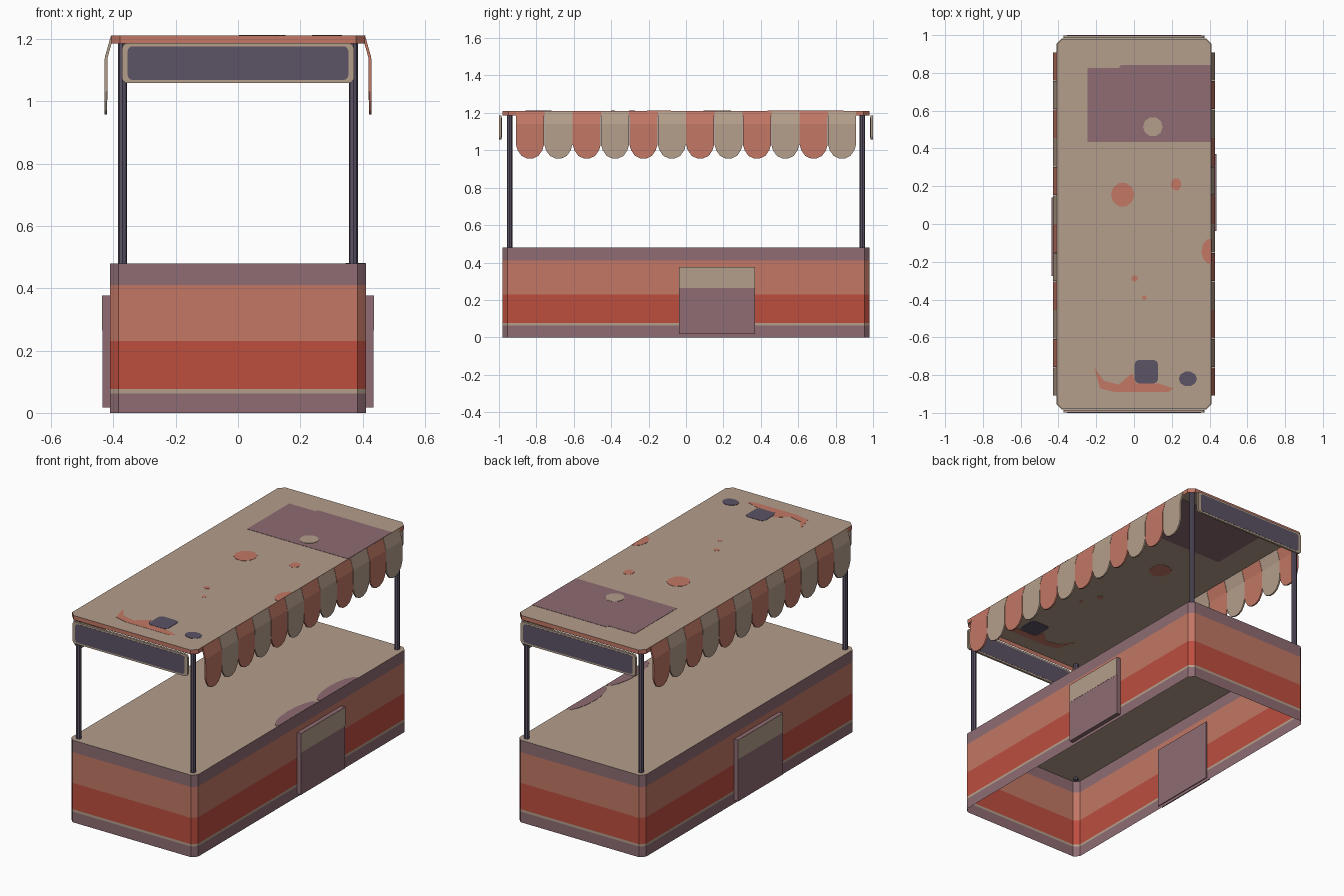
import bpy, bmesh, math
from mathutils import Vector

if "Cube" in bpy.data.objects:
    bpy.data.objects.remove(bpy.data.objects["Cube"])


def material(name, rgb):
    lin = [((c / 255 + 0.055) / 1.055) ** 2.4 for c in rgb]
    m = bpy.data.materials.new(name)
    m.diffuse_color = (*lin, 1)
    m.use_nodes = True
    m.node_tree.nodes["Principled BSDF"].inputs["Base Color"].default_value = m.diffuse_color
    return m


TAN = material("tan", (180, 158, 139))
ORANGE = material("soft_orange", (194, 119, 101))
RED = material("brick_red", (189, 78, 63))
PURPLE = material("dusty_purple", (142, 108, 115))
NAVY = material("dark_navy", (91, 83, 102))


def finish(name, bm, mats, recalc=True):
    if recalc:
        bmesh.ops.recalc_face_normals(bm, faces=bm.faces)
    me = bpy.data.meshes.new(name)
    bm.to_mesh(me)
    bm.free()
    for m in mats:
        me.materials.append(m)
    ob = bpy.data.objects.new(name, me)
    bpy.context.collection.objects.link(ob)
    return ob


def prism(name, pts, vec, mat):
    """Extrude a flat outline along a vector."""
    bm = bmesh.new()
    f = bm.faces.new([bm.verts.new(p) for p in pts])
    r = bmesh.ops.extrude_face_region(bm, geom=[f], use_keep_orig=True)
    top = [g for g in r["geom"] if isinstance(g, bmesh.types.BMVert)]
    bmesh.ops.translate(bm, verts=top, vec=Vector(vec))
    return finish(name, bm, [mat])


def shell(name, hx, hy, ch, levels, walls, top):
    """Open-bottomed box with chamfered corners; one material per wall band."""
    ring = [(hx - ch, -hy), (hx, ch - hy), (hx, hy - ch), (hx - ch, hy),
            (ch - hx, hy), (-hx, hy - ch), (-hx, ch - hy), (ch - hx, -hy)]
    bm = bmesh.new()
    rows = [[bm.verts.new((x, y, z)) for x, y in ring] for z in levels]
    mats = list(dict.fromkeys(walls + [top]))
    for lo, hi, mat in zip(rows, rows[1:], walls):
        for i in range(8):
            j = (i + 1) % 8
            bm.faces.new((lo[i], lo[j], hi[j], hi[i])).material_index = mats.index(mat)
    bm.faces.new(rows[-1]).material_index = mats.index(top)
    return finish(name, bm, mats, recalc=False)


def rounded_rect(hx, hz, r, n=4):
    pts = []
    for k, (sx, sz) in enumerate([(1, 1), (-1, 1), (-1, -1), (1, -1)]):
        for i in range(n + 1):
            a = math.pi / 2 * (k + i / n)
            pts.append((sx * (hx - r) + r * math.cos(a), sz * (hz - r) + r * math.sin(a)))
    return pts


def patch(name, outline, z, mat):
    """Painted patch, visible from both sides of a thin surface."""
    prism(name, [(min(x, 0.409), y, z - 0.0015) for x, y in outline], (0, 0, 0.003), mat)


def oval(cx, cy, rx, ry, n=10):
    return [(cx + rx * math.cos(math.tau * i / n), cy + ry * math.sin(math.tau * i / n))
            for i in range(n)]


# Counter base with painted bands, and the roof canopy
shell("counter_base", 0.41, 0.982, 0.027, [0, 0.062, 0.076, 0.23, 0.41, 0.48],
      [PURPLE, TAN, RED, ORANGE, PURPLE], TAN)
shell("roof", 0.408, 0.98, 0.03, [1.185, 1.21], [ORANGE], TAN)

# Corner posts
for sx in (-1, 1):
    for sy in (-1, 1):
        ring = oval(sx * 0.37, sy * 0.943, 0.0145, 0.0145, 8)
        prism("corner_post", [(x, y, 0.465) for x, y in ring], (0, 0, 0.743), NAVY)

# End signs: tan rounded frame with a navy board showing on both faces
for s in (-1, 1):
    for name, hx, hz, r, y0, y1, mat in (
            ("sign_frame", 0.372, 0.064, 0.018, 0.986, 0.999, TAN),
            ("sign_board", 0.354, 0.054, 0.016, 0.985, 1.0, NAVY)):
        prism(name, [(x, s * y0, 1.122 + z) for x, z in rounded_rect(hx, hz, r)],
              (0, s * (y1 - y0), 0), mat)

# Scalloped awnings: twelve flaps per side, alternating colours
W, N = 1.82 / 12, 12
hem = [(-1, 1.03), (-0.88, 1.0), (-0.6, 0.97), (-0.22, 0.957),
       (0.22, 0.957), (0.6, 0.97), (0.88, 1.0), (1, 1.03)]
for s, side in ((1, "right"), (-1, "left")):
    bm = bmesh.new()
    for i in range(N):
        yc, h = -0.91 + W * (i + 0.5), W / 2 - 0.001

        def v(x, t, z):
            return bm.verts.new((s * x, s * (yc + t * h), z))
        a, b = v(0.404, -1, 1.207), v(0.404, 1, 1.207)
        c, d = v(0.423, 1, 1.14), v(0.423, -1, 1.14)
        low = [v(0.424, t, z) for t, z in hem]
        for f in ((a, d, c, b), [d] + low + [c]):
            bm.faces.new(f).material_index = i % 2
    ob = finish(side + "_awning", bm, [ORANGE, TAN], recalc=False)
    mod = ob.modifiers.new("thickness", "SOLIDIFY")
    mod.thickness, mod.offset = 0.009, 0

# Side boards: purple slab with a tan upper face
for s, y0, y1, side in ((1, -0.038, 0.37, "right"), (-1, -0.275, 0.14, "left")):
    for name, x, dx, z0, z1, mat in (
            ("side_board", 0.405, 0.03, 0.018, 0.377, PURPLE),
            ("side_board_face", 0.434, 0.002, 0.265, 0.376, TAN)):
        prism(side + "_" + name, [(s * x, y0, z0), (s * x, y1, z0), (s * x, y1, z1), (s * x, y0, z1)],
              (s * dx, 0, 0), mat)

# Painted patches on the roof
patch("roof_purple_patch", [(-0.246, 0.435), (0.408, 0.435), (0.408, 0.842),
                            (-0.07, 0.842), (-0.08, 0.825), (-0.246, 0.825)], 1.21, PURPLE)
patch("roof_tan_spot", oval(0.1, 0.515, 0.052, 0.052), 1.2102, TAN)
bpy.data.objects["roof_tan_spot"].scale.z = 1.001
for cx, cy, rx, ry in ((-0.06, 0.155, 0.062, 0.065), (0.223, 0.21, 0.028, 0.033),
                       (0.405, -0.145, 0.048, 0.068), (0.003, -0.288, 0.017, 0.017),
                       (0.055, -0.39, 0.012, 0.012)):
    patch("roof_orange_spot", oval(cx, cy, rx, ry), 1.21, ORANGE)
patch("roof_orange_swoosh", [(-0.21, -0.76), (-0.16, -0.83), (-0.08, -0.85), (-0.01, -0.79),
                             (0.01, -0.845), (0.13, -0.845), (0.21, -0.87), (0.18, -0.89),
                             (-0.1, -0.89), (-0.18, -0.87)], 1.2095, ORANGE)
patch("roof_navy_square", [(0.065 + x, -0.782 + y) for x, y in rounded_rect(0.062, 0.062, 0.025)],
      1.2102, NAVY)
patch("roof_navy_spot", oval(0.285, -0.82, 0.048, 0.04), 1.2102, NAVY)

# Painted patches along the counter edge
for cy, ry in ((-0.03, 0.19), (0.35, 0.18)):
    patch("counter_purple_patch", oval(0.405, cy, 0.06, ry, 16), 0.48, PURPLE)
